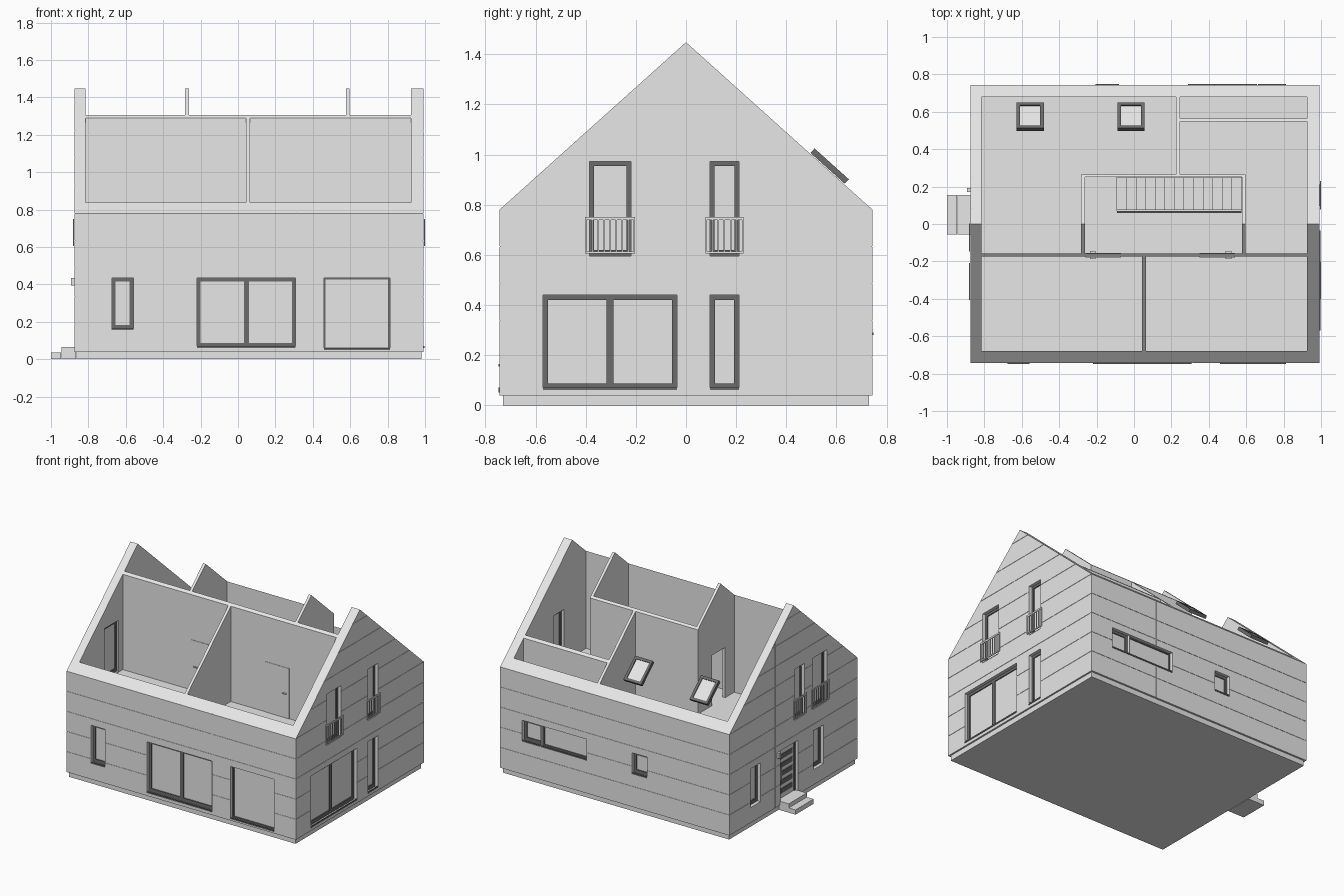
import bpy, bmesh, math
from mathutils import Matrix, Vector

if "Cube" in bpy.data.objects:
    bpy.data.objects.remove(bpy.data.objects["Cube"])

X0, X1, Y, APEX, SLOPE = -0.875, 0.992, 0.744, 1.448, 0.898
FLOOR = 0.59


def material(name, v):
    m = bpy.data.materials.new(name)
    m.diffuse_color = (v, v, v, 1)
    m.use_nodes = True
    m.node_tree.nodes["Principled BSDF"].inputs["Base Color"].default_value = m.diffuse_color
    return m


WALL = material("light grey wall", 0.8)
GLASS = material("pale glass", 0.8)
DARK = material("dark grey frame", 0.15)


def roof(y):
    return APEX - SLOPE * abs(y)


def add_box(bm, x0, x1, y0, y1, z0, z1):
    mat = Matrix.Translation(((x0 + x1) / 2, (y0 + y1) / 2, (z0 + z1) / 2)) @ \
        Matrix.Diagonal((abs(x1 - x0), abs(y1 - y0), abs(z1 - z0), 1))
    bmesh.ops.create_cube(bm, size=1, matrix=mat)


def add_prism(bm, x0, x1, y0, y1, z0):
    """Wall piece whose top follows the missing roof."""
    pts = [(y0, z0), (y1, z0), (y1, roof(y1))]
    if y0 < 0 < y1:
        pts.append((0, APEX))
    pts.append((y0, roof(y0)))
    f = bm.faces.new([bm.verts.new((x0, y, z)) for y, z in pts])
    ext = bmesh.ops.extrude_face_region(bm, geom=[f])
    vs = [g for g in ext["geom"] if isinstance(g, bmesh.types.BMVert)]
    bmesh.ops.translate(bm, verts=vs, vec=(x1 - x0, 0, 0))
    # keep the prism closed
    if f.is_valid and len(f.edges[0].link_faces) < 2:
        bmesh.ops.holes_fill(bm, edges=list(f.edges))


def finish(bm, name, mat):
    bmesh.ops.recalc_face_normals(bm, faces=bm.faces[:])
    me = bpy.data.meshes.new(name)
    bm.to_mesh(me)
    bm.free()
    me.materials.append(mat)
    ob = bpy.data.objects.new(name, me)
    bpy.context.collection.objects.link(ob)
    return ob


def boxes(name, mat, items):
    bm = bmesh.new()
    for b in items:
        add_box(bm, *b)
    return finish(bm, name, mat)


def carve(ob, groups):
    """Cut groups of boxes out of an object and bake the result."""
    cutters = []
    for i, group in enumerate(groups):
        c = boxes(f"cutter_{i}", WALL, group)
        c.hide_render = True
        mod = ob.modifiers.new(f"cut_{i}", "BOOLEAN")
        mod.operation, mod.solver, mod.object = "DIFFERENCE", "EXACT", c
        cutters.append(c)
    bpy.context.view_layer.update()
    cut = bpy.data.meshes.new_from_object(ob.evaluated_get(bpy.context.evaluated_depsgraph_get()))
    ob.modifiers.clear()
    ob.data = cut
    for c in cutters:
        bpy.data.objects.remove(c)


def on_face(face, u0, u1, d0, d1, z0, z1):
    """Box on an outer wall: u runs along the wall, d goes inward."""
    if face == "front":
        return (u0, u1, -Y + d0, -Y + d1, z0, z1)
    if face == "back":
        return (u0, u1, Y - d1, Y - d0, z0, z1)
    if face == "right":
        return (X1 - d1, X1 - d0, u0, u1, z0, z1)
    return (X0 + d0, X0 + d1, u0, u1, z0, z1)


holes = [(-0.09, 0.575, 0.07, 0.25, 0.5, 0.65)]      # stairwell opening


def window(name, face, u0, u1, z0, z1, w=0.02, mullion=None, sill=True):
    holes.append(on_face(face, u0, u1, -0.03, 0.09, z0, z1))
    bot = w * 1.35
    parts = [(u0, u0 + w, z0, z1), (u1 - w, u1, z0, z1),
             (u0 + w, u1 - w, z0, z0 + bot), (u0 + w, u1 - w, z1 - w, z1)]
    if mullion is not None:
        parts.append((mullion - 0.014, mullion + 0.014, z0 + bot, z1 - w))
    boxes(name + "_frame", DARK, [on_face(face, a, b, 0.024, 0.046, c, d) for a, b, c, d in parts])
    boxes(name + "_pane", GLASS, [on_face(face, u0 + w / 2, u1 - w / 2, 0.031, 0.039, z0 + w / 2, z1 - w / 2)])
    if sill:
        boxes(name + "_sill", DARK, [on_face(face, u0, u1, -0.004, 0.004, z0, z0 + 0.01)])


def railing(name, face, u0, u1):
    items = [(u0, u1, 0.738, 0.75), (u0, u1, 0.606, 0.614)]
    n = round((u1 - u0) / 0.025)
    for i in range(n + 1):
        u = u0 + 0.003 + (u1 - u0 - 0.006) * i / n
        items.append((u - 0.003, u + 0.003, 0.614, 0.738))
    boxes(name, WALL, [on_face(face, a, b, -0.008, -0.002, c, d) for a, b, c, d in items])


# windows
window("front_small_window", "front", -0.675, -0.56, 0.155, 0.435)
window("front_double_window", "front", -0.22, 0.308, 0.06, 0.435, mullion=0.045)
window("front_fixed_window", "front", 0.46, 0.812, 0.05, 0.435, w=0.009)
window("right_double_window", "right", -0.57, -0.035, 0.06, 0.44, mullion=-0.303)
window("right_narrow_window", "right", 0.095, 0.212, 0.06, 0.44)
window("back_kitchen_window", "back", 0.662, 0.812, 0.28, 0.435)
window("back_fixed_window", "back", 0.29, 0.658, 0.28, 0.435, w=0.009)
window("back_small_window", "back", -0.205, -0.08, 0.28, 0.435)
window("left_rear_window", "left", 0.385, 0.5, 0.15, 0.435, sill=False)
window("left_front_window", "left", -0.35, -0.235, 0.15, 0.435, sill=False)
for face, spans in (("right", ((-0.385, -0.22), (0.095, 0.212))),
                    ("left", ((-0.39, -0.225), (-0.13, -0.015)))):
    for i, (a, b) in enumerate(spans):
        window(f"{face}_balcony_door_{i}", face, a, b, 0.595, 0.972, w=0.018, sill=False)
        railing(f"{face}_balcony_railing_{i}", face, a - 0.017, b + 0.017)

# entrance door with dark strips, handle, lamp and steps
holes.append(on_face("left", -0.05, 0.15, -0.03, 0.09, 0.065, 0.435))
boxes("door_frame", DARK, [on_face("left", a, b, 0.018, 0.046, c, d) for a, b, c, d in (
    (-0.05, -0.036, 0.065, 0.435), (0.136, 0.15, 0.065, 0.435), (-0.036, 0.136, 0.421, 0.435))])
boxes("door_leaf", WALL, [on_face("left", -0.036, 0.136, 0.025, 0.04, 0.065, 0.421)])
boxes("door_strips", DARK, [on_face("left", -0.02, 0.115, 0.021, 0.026, z, z + 0.035)
                            for z in (0.1, 0.163, 0.226, 0.289, 0.352)])
boxes("door_handle", WALL, [on_face("left", 0.12, 0.127, 0.008, 0.025, 0.2, 0.29)])
boxes("wall_lamp", WALL, [on_face("left", 0.172, 0.192, -0.018, 0, 0.395, 0.435)])
boxes("entrance_steps", WALL, [(-1.0, -0.945, -0.055, 0.155, 0, 0.035),
                               (-0.945, X0 + 0.01, -0.055, 0.155, 0, 0.065)])

# outer shell: gabled solid, hollowed out, pierced and grooved
bm = bmesh.new()
add_prism(bm, X0, X1, -Y, Y, 0.038)
shell = finish(bm, "house_shell", WALL)
rooms = [(-0.815, 0.925, -0.68, 0.68, FLOOR, 2), (-0.815, 0.925, -0.68, 0.68, 0.05, 0.56)]
G = 0.0025
levels = [0.04 + 0.148 * k for k in range(1, 10)]
long_grooves = [on_face(f, X0 - 0.1, X1 + 0.1, -0.05, G, z, z + G)
                for f in ("front", "back") for z in levels[:4]]
gable_grooves = [on_face(f, -Y - 0.1, Y + 0.1, -0.05, G, z, z + G)
                 for f in ("left", "right") for z in levels]
seams = [on_face(f, u, u + G, -0.05, G * 1.1, 0, 2) for f, u in (
    ("front", 0.309), ("back", 0.43), ("back", -0.62), ("left", 0.21))]
carve(shell, (rooms, holes, long_grooves, gable_grooves, seams))
boxes("plinth", WALL, [(-0.863, 0.98, -0.73, 0.73, 0, 0.038)])

# upper floor partition walls, with doorways beside the stairs
bm = bmesh.new()
for x0, x1, y0, y1 in ((-0.815, 0.925, -0.175, -0.157), (0.044, 0.064, -0.68, -0.175),
                       (-0.283, -0.263, -0.157, 0.265), (0.577, 0.597, -0.157, 0.265),
                       (-0.263, 0.577, 0.25, 0.265), (0.225, 0.245, 0.265, 0.68),
                       (0.245, 0.925, 0.547, 0.565)):
    add_prism(bm, x0, x1, y0, y1, FLOOR)
partitions = finish(bm, "partition_walls", WALL)
carve(partitions, ([(x - 0.05, x + 0.05, -0.05, 0.1, FLOOR - 0.05, 0.96) for x in (-0.273, 0.587)],))

# ground floor hall walls and stair wall
boxes("hall_walls", WALL, [(-0.815, -0.275, 0.315, 0.335, 0.05, 0.56),
                           (-0.815, -0.275, -0.105, -0.085, 0.05, 0.56),
                           (-0.275, 0.577, 0.25, 0.265, 0.05, 0.56)])

# interior doors with handles
leaves, handles = [], []
for x0, x1, hx in ((-0.26, -0.07, -0.235), (0.35, 0.54, 0.49)):
    leaves.append((x0, x1, -0.178, -0.154, FLOOR, 0.96))
    handles.append((hx, hx + 0.03, -0.187, -0.145, 0.765, 0.772))
boxes("interior_doors", WALL, leaves)
boxes("interior_door_handles", WALL, handles)

# staircase climbing towards the left, with a dark edge rail
N = 13
step = 0.665 / N
boxes("stairs", WALL, [(-0.09 + step * i, -0.09 + step * (i + 1), 0.075, 0.248, 0.05,
                        FLOOR - (FLOOR - 0.05) * (i + 1) / (N + 1)) for i in range(N)])
boxes("stair_rail", DARK, [(-0.09, 0.575, 0.06, 0.07, FLOOR, FLOOR + 0.02)])

# skylights lying in the plane of the missing back roof
for name, cx in (("skylight_left", -0.555), ("skylight_right", -0.017)):
    w, h, t, b = 0.0725, 0.092, 0.012, 0.019
    frame = boxes(name + "_frame", DARK, [(-w, -w + b, -h, h, -t, t), (w - b, w, -h, h, -t, t),
                                          (-w + b, w - b, -h, -h + b, -t, t), (-w + b, w - b, h - b, h, -t, t)])
    pane = boxes(name + "_pane", GLASS, [(-w + b, w - b, -h + b, h - b, -0.004, 0.006)])
    for ob in (frame, pane):
        ob.location = Vector((cx, 0.573, 0.954))
        ob.rotation_euler = (-math.atan(SLOPE), 0, 0)
